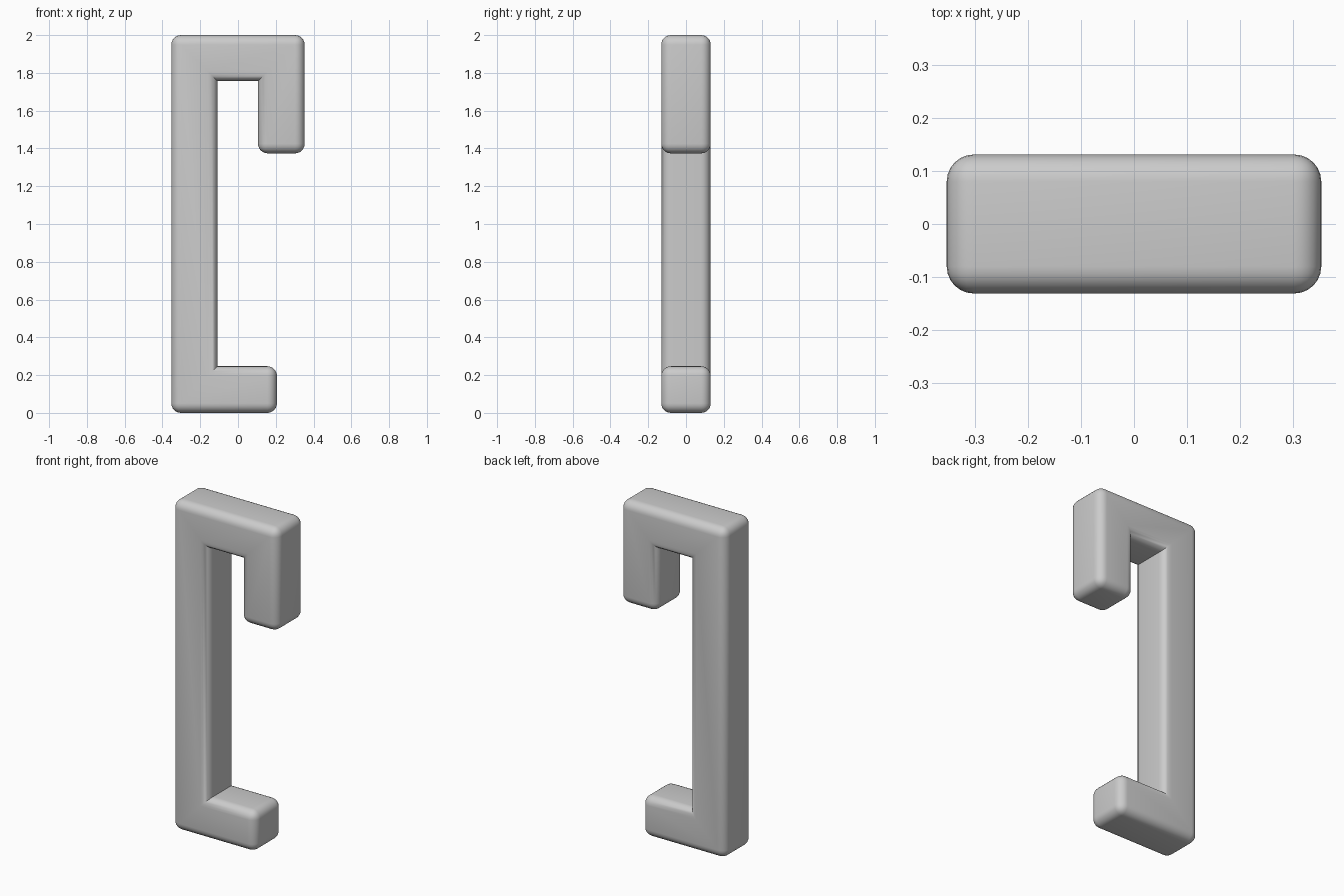
import bpy
import bmesh

cube = bpy.data.objects.get("Cube")
if cube:
    bpy.data.objects.remove(cube, do_unlink=True)

# Plain grey material
GREY = (0.6, 0.6, 0.6, 1)
grey = bpy.data.materials.new("light grey")
grey.use_nodes = True
grey.diffuse_color = GREY
grey.node_tree.nodes["Principled BSDF"].inputs["Base Color"].default_value = GREY

# Hook outline: spine, foot at the bottom, downturned lip at the top
HALF_DEPTH = 0.131
outline = [(-0.353, 0), (0.206, 0), (0.206, 0.247), (-0.109, 0.247),
           (-0.109, 1.757), (0.106, 1.757), (0.106, 1.374), (0.353, 1.374),
           (0.353, 2), (-0.353, 2)]

bm = bmesh.new()
face = bm.faces.new([bm.verts.new((x, -HALF_DEPTH, z)) for x, z in outline])
back = bmesh.ops.extrude_face_region(bm, geom=[face])["geom"]
bmesh.ops.translate(bm, vec=(0, 2 * HALF_DEPTH, 0),
                    verts=[v for v in back if isinstance(v, bmesh.types.BMVert)])
bmesh.ops.recalc_face_normals(bm, faces=bm.faces)

# Round the outer edges and leave the inner corners crisp
bmesh.ops.bevel(bm, geom=[e for e in bm.edges if e.is_convex], offset=0.051,
                offset_type='OFFSET', segments=6, profile=0.5,
                affect='EDGES', clamp_overlap=True)

mesh = bpy.data.meshes.new("hook_bracket")
bm.to_mesh(mesh)
bm.free()
mesh.materials.append(grey)
hook = bpy.data.objects.new("hook_bracket", mesh)
bpy.context.collection.objects.link(hook)

# Smooth shading with sharp inner corners
bpy.context.view_layer.objects.active = hook
hook.select_set(True)
bpy.ops.object.shade_smooth_by_angle(angle=0.6)
